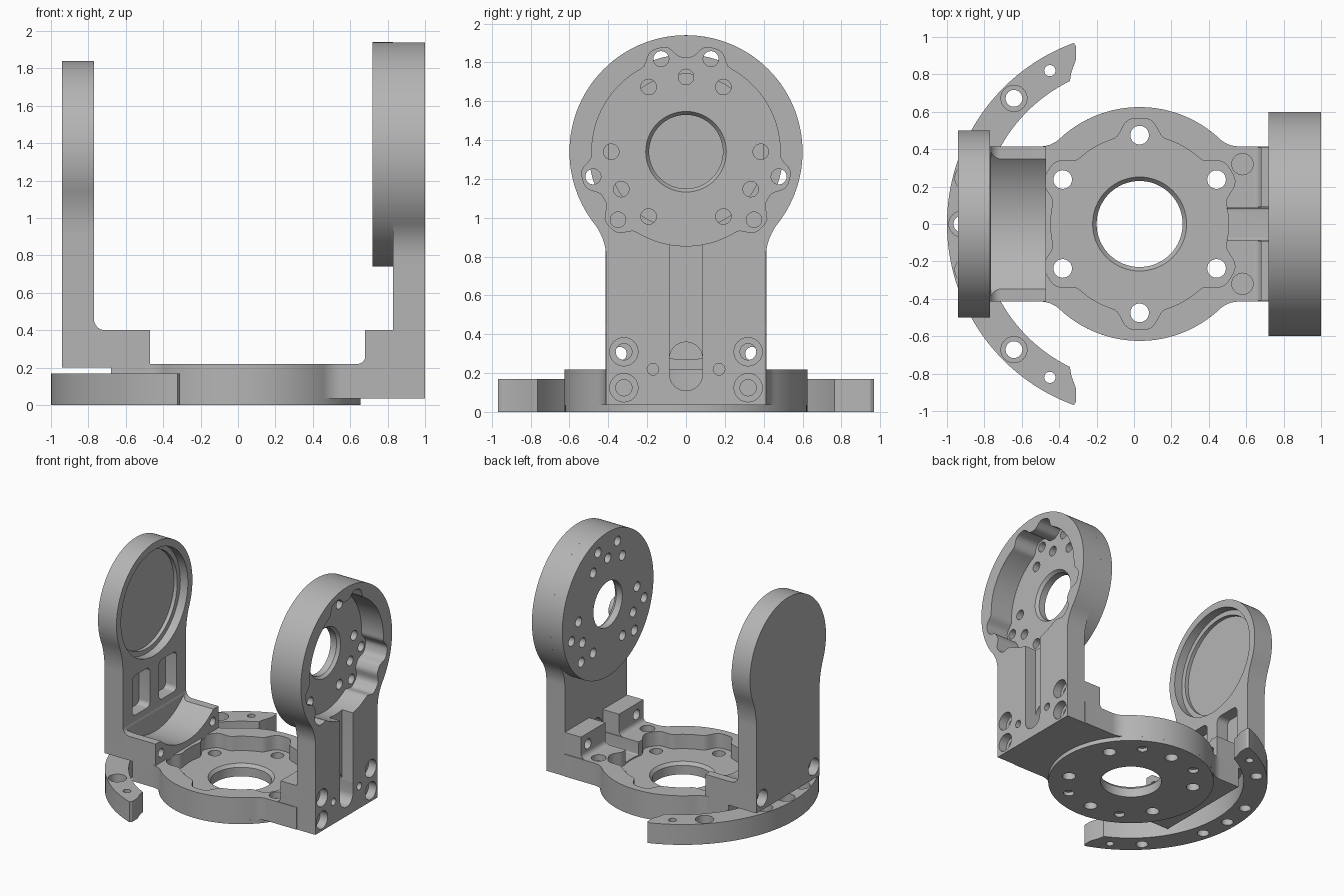
import bpy, bmesh
from math import sin, cos, pi, sqrt, atan2, exp, radians

cube = bpy.data.objects.get("Cube")
if cube:
    bpy.data.objects.remove(cube, do_unlink=True)

grey = bpy.data.materials.new("machined grey")
grey.use_nodes = True
grey.diffuse_color = (0.46, 0.46, 0.46, 1)
grey.node_tree.nodes["Principled BSDF"].inputs["Base Color"].default_value = (0.46, 0.46, 0.46, 1)

BASE_X = 0.03      # centre of the base ring
AXIS_Z = 1.34      # height of the tilt axis
parts = []


# ---- helpers ----
def circle(u, v, r, n=64):
    return [(u + r * cos(2 * pi * i / n), v + r * sin(2 * pi * i / n)) for i in range(n)]


def arc(u, v, r, a0, a1, n):
    return [(u + r * cos(a0 + (a1 - a0) * i / n), v + r * sin(a0 + (a1 - a0) * i / n)) for i in range(n + 1)]


def rounded(u0, u1, v0, v1, r):
    pts = []
    for k, (u, v) in enumerate([(u1 - r, v1 - r), (u0 + r, v1 - r), (u0 + r, v0 + r), (u1 - r, v0 + r)]):
        pts += arc(u, v, r, k * pi / 2, (k + 1) * pi / 2 - 0.001, 8)
    return pts


def keyhole(r, w, f, down, up=None):
    """Disc blended by fillets into a straight stem, on one or both ends."""
    d = sqrt((r + f) ** 2 - (w + f) ** 2)
    a = atan2(d, w + f)

    def stem(length):
        return [(w, -length)] + arc(w + f, -d, f, pi, pi - a, 10)

    if up is None:
        right = stem(down) + arc(0, 0, r, -a, pi / 2, 48)[1:-1]
    else:
        right = stem(down) + arc(0, 0, r, -a, a, 40)[1:-1] + [(u, -v) for u, v in reversed(stem(up))]
    return right + [(-u, v) for u, v in reversed(right)]


def lobed(u, v, r, bump, width, angles, n=180):
    """Circle with smooth outward lobes at the given angles in degrees."""
    pts = []
    for i in range(n):
        t = 2 * pi * i / n
        rr = r
        for g in angles:
            delta = (t - radians(g) + pi) % (2 * pi) - pi
            rr += bump * exp(-(delta / width) ** 4)
        pts.append((u + rr * cos(t), v + rr * sin(t)))
    return pts


def prism(name, axis, loops, lo, hi, grow=1.0):
    """Extrude closed loops along an axis; grow scales the far end."""
    bm = bmesh.new()
    place = {"X": lambda u, v, t: (t, u, v), "Y": lambda u, v, t: (u, t, v), "Z": lambda u, v, t: (u, v, t)}[axis]
    for pts in loops:
        n = len(pts)
        cu, cv = sum(p[0] for p in pts) / n, sum(p[1] for p in pts) / n
        low = [bm.verts.new(place(u, v, lo)) for u, v in pts]
        high = [bm.verts.new(place(cu + (u - cu) * grow, cv + (v - cv) * grow, hi)) for u, v in pts]
        bm.faces.new(low)
        bm.faces.new(high)
        for i in range(n):
            j = (i + 1) % n
            bm.faces.new((low[i], low[j], high[j], high[i]))
    bmesh.ops.recalc_face_normals(bm, faces=bm.faces)
    mesh = bpy.data.meshes.new(name)
    bm.to_mesh(mesh)
    bm.free()
    mesh.materials.append(grey)
    ob = bpy.data.objects.new(name, mesh)
    bpy.context.collection.objects.link(ob)
    return ob


def part(*args):
    ob = prism(*args)
    parts.append(ob)
    return ob


def cut(targets, axis, loops, lo, hi, grow=1.0):
    cutter = prism("cutter", axis, loops, lo, hi, grow)
    cutter.hide_render = True
    for ob in targets:
        mod = ob.modifiers.new("cut", "BOOLEAN")
        mod.operation = "DIFFERENCE"
        mod.solver = "EXACT"
        mod.object = cutter
        bpy.context.view_layer.objects.active = ob
        bpy.ops.object.modifier_apply(modifier=mod.name)
    bpy.data.objects.remove(cutter, do_unlink=True)


def holes(points, r, n=24):
    return [circle(u, v, r, n) for u, v in points]


def polar(u, v, r, angles):
    return [(u + r * cos(radians(a)), v + r * sin(radians(a))) for a in angles]


def both(u, v):
    return [(u, v), (-u, v)]


# ---- base: ring with a neck to each arm, over a thin round foot ----
body = part("base_body", "Z", [[(BASE_X + v, u) for u, v in keyhole(0.625, 0.415, 0.15, 0.71, 0.80)]], 0.035, 0.22)
foot = part("base_foot", "Z", [circle(BASE_X, 0, 0.625, 96)], 0, 0.035)
bolts = range(30, 390, 60)
cut([body], "Z", [lobed(BASE_X, 0, 0.475, 0.09, 0.2, bolts)], 0.1, 0.5)
cut([body, foot], "Z", [circle(BASE_X, 0, 0.23)], -0.1, 0.3)
cut([body], "Z", [circle(BASE_X, 0, 0.23)], 0.075, 0.102, 1.1)
cut([body, foot], "Z", holes(polar(BASE_X, 0, 0.475, bolts), 0.05), -0.1, 0.3)
cut([foot], "Z", holes(polar(BASE_X, 0, 0.5, (60, 120, 240, 300)), 0.04), -0.1, 0.03)
cut([body], "Z", holes([(0.58, 0.32), (0.58, -0.32)], 0.057), 0.17, 0.4)

# ---- drive arm: column with a deep lobed housing ----
column = part("drive_column", "X", [[(u, v + AXIS_Z) for u, v in keyhole(0.6, 0.41, 0.3, AXIS_Z - 0.035)]], 0.83, 1.0)
disc = part("drive_disc", "X", [circle(0, AXIS_Z, 0.6, 120)], 0.72, 0.83)
ear_profile = [(0.83, 0.22), (0.64, 0.22)] + arc(0.64, 0.26, 0.04, -pi / 2, 0, 6)[1:] + [(0.68, 0.4), (0.83, 0.4)]
ears = [part("drive_ear_" + side, "Y", [ear_profile], min(a, b), max(a, b))
        for side, a, b in (("left", 0.09, 0.41), ("right", -0.09, -0.41))]
lobes = [90 + 120 * k + s for k in range(3) for s in (-15, 15)]
inner = [90 + 120 * k + s for k in range(3) for s in (-30, 0, 30)]
cut([column, disc], "X", [lobed(0, AXIS_Z, 0.485, 0.065, 0.15, lobes)], 0.80, 1.1)
cut([disc], "X", [circle(0, AXIS_Z, 0.19)], 0.6, 0.9)
cut([disc], "X", [circle(0, AXIS_Z, 0.19)], 0.775, 0.802, 1.1)
cut([disc], "X", holes(polar(0, AXIS_Z, 0.495, lobes) + polar(0, AXIS_Z, 0.385, inner), 0.04), 0.6, 0.9)

# cable channel and screws through the column
cut([column], "X", [rounded(-0.085, 0.085, 0.2, 1.0, 0.08)], 0.9, 1.1)
cut([column, body], "X", [rounded(-0.085, 0.085, 0.11, 0.36, 0.084)], 0.45, 1.1)
cut([body], "X", [rounded(-0.085, 0.085, 0.11, 0.3, 0.01)], 0.45, 0.9)
cut([column], "X", holes(both(0.32, 0.31) + both(0.32, 0.125), 0.073), 0.93, 1.1)
cut([column, body] + ears, "X", holes(both(0.32, 0.31) + both(0.32, 0.125), 0.042), 0.63, 1.1)
cut([column], "X", holes(both(0.17, 0.22), 0.03), 0.9, 1.1)

# ---- idler arm: plate with a stepped bearing seat and two pockets ----
plate = part("idler_plate", "X", [[(u, v + AXIS_Z) for u, v in keyhole(0.5, 0.415, 0.6, AXIS_Z - 0.2)]], -0.94, -0.77)
cut([plate], "X", [circle(0, AXIS_Z, 0.44, 80)], -0.84, -0.6)
cut([plate], "X", [circle(0, AXIS_Z, 0.40, 80)], -0.87, -0.6)
cut([plate], "X", [rounded(a, b, 0.5, 0.83, 0.04) for a, b in ((0.06, 0.29), (-0.29, -0.06))], -0.87, -0.6)

# mounting block with a round trough between its two ears
block_profile = [(-0.77, 0.2), (-0.47, 0.2), (-0.47, 0.4)] + arc(-0.71, 0.46, 0.06, -pi / 2, -pi, 8)
block = part("idler_block", "Y", [block_profile], -0.415, 0.415)
cut([block], "X", [circle(0, 0.80, 0.53, 128)], -0.765, -0.3)
cut([plate], "X", holes(both(0.34, 0.3), 0.07), -1.1, -0.86)
cut([plate, block], "X", holes(both(0.34, 0.3), 0.035), -1.1, -0.3)

# ---- curved rail under the idler arm ----
end = [(-0.31, 0.88), (-0.335, 0.81)]
rail_outline = (arc(BASE_X, 0, 1.03, radians(110), radians(250), 64) + [(-0.31, -0.95)]
                + [(u, -v) for u, v in end]
                + arc(BASE_X, 0, 0.85, radians(244), radians(116), 56)
                + end[::-1] + [(-0.31, 0.95)])
rail = part("curved_rail", "Z", [rail_outline], 0, 0.17)
screws = polar(BASE_X, 0, 0.95, (135, 165, 180, 195, 225))
cut([rail], "Z", holes(screws, 0.07), 0.1, 0.3)
cut([rail], "Z", holes(screws, 0.045), -0.1, 0.3)
cut([rail], "Z", holes([(-0.45, 0.82), (-0.45, -0.82)], 0.03), -0.1, 0.3)

# ---- smooth the curved walls, keep the machined edges ----
bpy.ops.object.select_all(action="DESELECT")
for ob in parts:
    ob.select_set(True)
bpy.context.view_layer.objects.active = body
bpy.ops.object.shade_smooth_by_angle(angle=radians(30))
